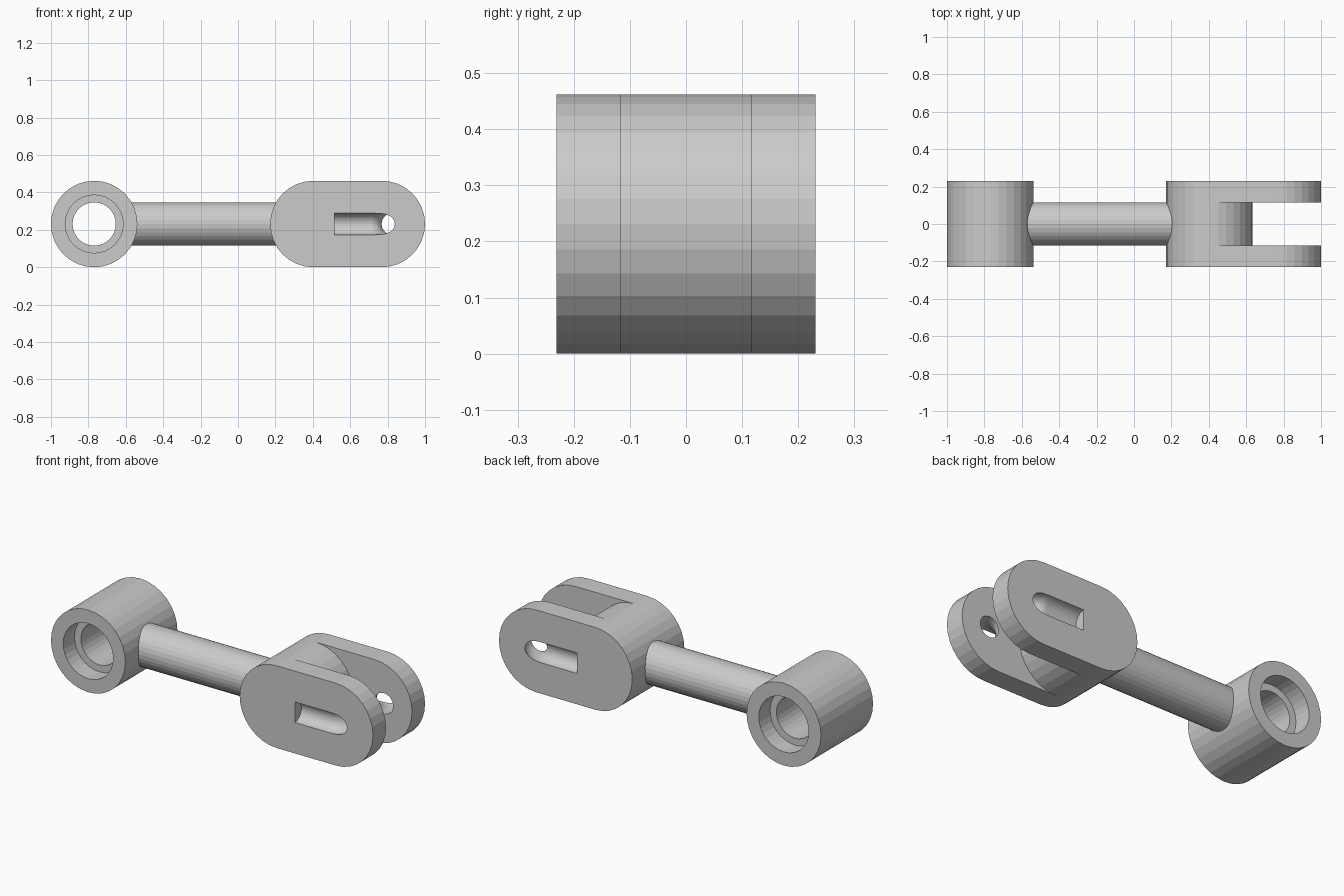
import bpy, bmesh
from math import sin, cos, pi
from mathutils import Matrix

if "Cube" in bpy.data.objects:
    bpy.data.objects.remove(bpy.data.objects["Cube"])

R = 0.231          # outer radius of both ends, also half the width
H = R / 2          # rod radius, bore radius and half the fork gap
EYE_X, HUB_X, TIP_X = -0.769, 0.403, 0.769
SIDES = 32


def finish(name, bm):
    bmesh.ops.recalc_face_normals(bm, faces=bm.faces[:])
    mesh = bpy.data.meshes.new(name)
    bm.to_mesh(mesh)
    bm.free()
    obj = bpy.data.objects.new(name, mesh)
    bpy.context.collection.objects.link(obj)
    return obj


def skin(bm, rings, closed):
    """Join equal vertex rings with quads; cap the ends when open."""
    rings = [[bm.verts.new(p) for p in ring] for ring in rings]
    pairs = list(zip(rings, rings[1:]))
    if closed:
        pairs.append((rings[-1], rings[0]))
    for a, b in pairs:
        for i in range(len(a)):
            j = (i + 1) % len(a)
            bm.faces.new((a[i], a[j], b[j], b[i]))
    if not closed:
        bm.faces.new(rings[0])
        bm.faces.new(rings[-1])


def circle_y(cx, r, y):
    return [(cx + r * cos(2 * pi * i / SIDES), y, R + r * sin(2 * pi * i / SIDES))
            for i in range(SIDES)]


# Eye: tube with a stepped bore, counterbored on both faces
depth, wide = 0.10, 0.155
profile = [(R, -R), (R, R), (wide, R), (wide, R - depth), (H, R - depth),
           (H, depth - R), (wide, depth - R), (wide, -R)]
bm = bmesh.new()
skin(bm, [circle_y(EYE_X, r, y) for r, y in profile], closed=True)
finish("eye_end", bm)

# Rod joining eye and fork
bm = bmesh.new()
skin(bm, [[(x, H * cos(2 * pi * i / SIDES), R + H * sin(2 * pi * i / SIDES))
           for i in range(SIDES)] for x in (-0.6, 0.25)], closed=False)
finish("rod", bm)

# Fork hub: round block between the prongs
bm = bmesh.new()
skin(bm, [circle_y(HUB_X, R, y) for y in (-H, H)], closed=False)
finish("fork_hub", bm)

# Groove cutter: round tube along the outer face, bending inward through the prong
g, bend_x = H / 2, 0.71
path = [(0.515, -R, 0.0)]
path += [(bend_x + H * sin(k * pi / 16), -H - H * cos(k * pi / 16), k * pi / 16)
         for k in range(9)]
path.append((bend_x + H, -H + 0.06, pi / 2))
rings = []
for x, y, turn in path:
    ring = []
    for i in range(SIDES):
        a = 2 * pi * i / SIDES
        s = g * cos(a)
        ring.append((x - s * sin(turn), y + s * cos(turn), R + g * sin(a)))
    rings.append(ring)
bm = bmesh.new()
skin(bm, rings, closed=False)
cutter = finish("groove_cutter", bm)
cutter.hide_render = True
cutter.hide_viewport = True

# Fork prongs: rounded plate with the groove, mirrored across the gap
half = SIDES // 2
outline = [(TIP_X + R * sin(pi * i / half), R - R * cos(pi * i / half))
           for i in range(half + 1)]
outline += [(HUB_X - R * sin(pi * i / half), R + R * cos(pi * i / half))
            for i in range(half + 1)]
bm = bmesh.new()
skin(bm, [[(x, y, z) for x, z in outline] for y in (-R, -H)], closed=False)
prong = finish("fork_prongs", bm)
cut = prong.modifiers.new("groove", "BOOLEAN")
cut.operation = "DIFFERENCE"
cut.solver = "EXACT"
cut.object = cutter
mirror = prong.modifiers.new("pair", "MIRROR")
mirror.use_axis = (False, True, False)
mirror.use_mirror_merge = False
